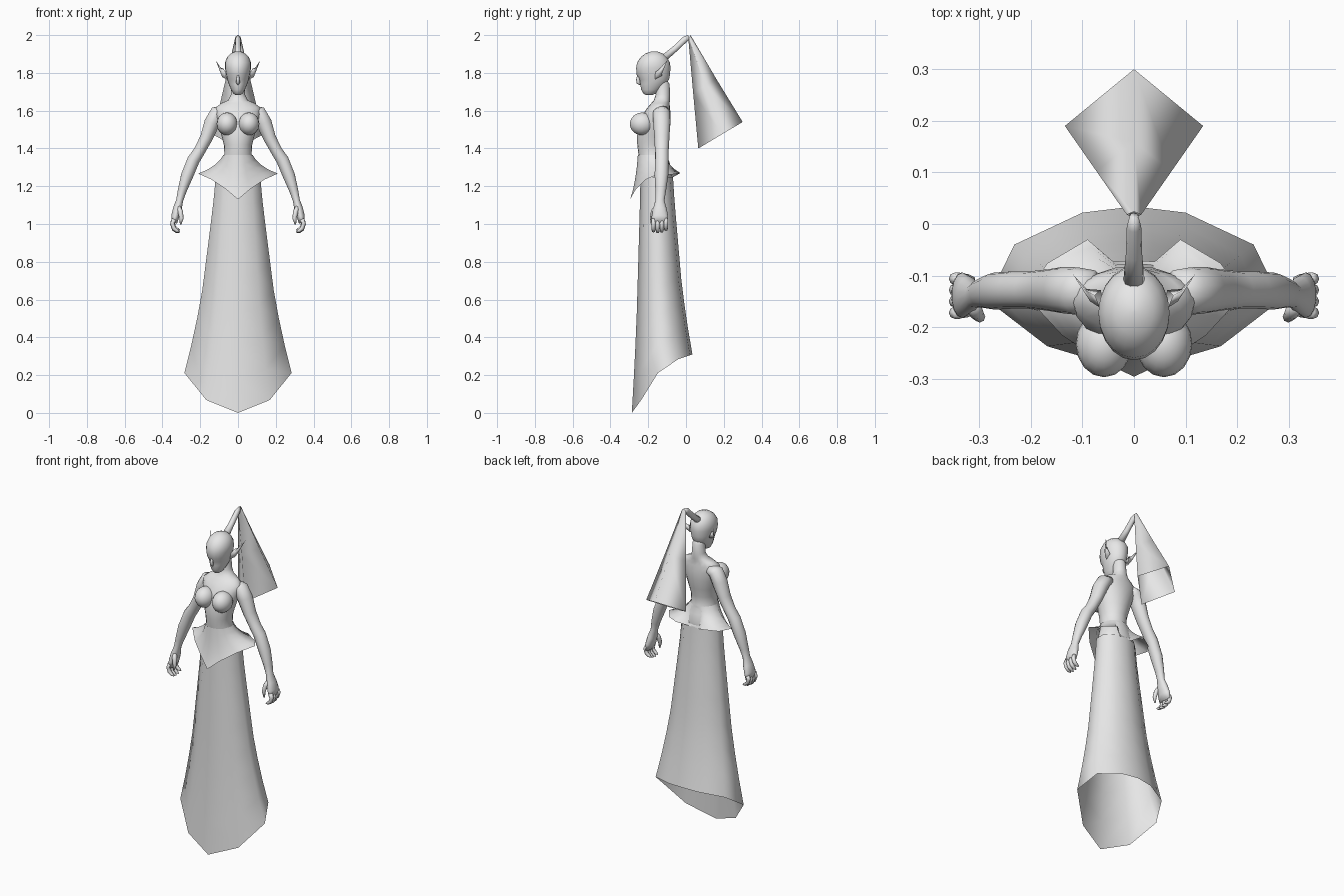
import bpy, bmesh, math
from mathutils import Vector

grey = bpy.data.materials.new("plain grey")
grey.diffuse_color = (0.8, 0.8, 0.8, 1)


def finish(name, bm, mirror=False):
    """Turn a bmesh into a smooth grey object, optionally mirrored across x."""
    bmesh.ops.recalc_face_normals(bm, faces=bm.faces)
    me = bpy.data.meshes.new(name)
    bm.to_mesh(me)
    bm.free()
    for p in me.polygons:
        p.use_smooth = True
    me.materials.append(grey)
    ob = bpy.data.objects.new(name, me)
    bpy.context.collection.objects.link(ob)
    if mirror:
        mod = ob.modifiers.new("mirror", 'MIRROR')
        mod.use_mirror_merge = False
    return ob


def loft(name, rings, caps=True, mirror=False):
    """Skin a list of equal-length closed rings."""
    bm = bmesh.new()
    rows = [[bm.verts.new(p) for p in r] for r in rings]
    n = len(rows[0])
    for a, b in zip(rows, rows[1:]):
        for i in range(n):
            j = (i + 1) % n
            bm.faces.new((a[i], a[j], b[j], b[i]))
    if caps:
        bm.faces.new(rows[0])
        bm.faces.new(rows[-1])
    return finish(name, bm, mirror)


def ellipse(c, u, v, n):
    c, u, v = Vector(c), Vector(u), Vector(v)
    return [c + u * math.sin(2 * math.pi * i / n) - v * math.cos(2 * math.pi * i / n)
            for i in range(n)]


def stack(name, levels, n=20):
    """Horizontal ellipses: (z, centre y, half width, half depth)."""
    return loft(name, [ellipse((0, cy, z), (rx, 0, 0), (0, ry, 0), n)
                       for z, cy, rx, ry in levels])


def tube(name, path, ref=(0, 1, 0), n=12, mirror=False):
    """Tube along (x, y, z, side radius, radius along ref)."""
    pts = [Vector(p[:3]) for p in path]
    rings = []
    for i, p in enumerate(path):
        t = (pts[min(i + 1, len(pts) - 1)] - pts[max(i - 1, 0)]).normalized()
        u = Vector(ref).cross(t).normalized()
        v = t.cross(u)
        rings.append(ellipse(pts[i], u * p[3], v * p[4], n))
    return loft(name, rings, mirror=mirror)


def full(half):
    """Complete a half outline (front to back) with its mirrored side."""
    return half + [(-x, y, z) for x, y, z in half[-2:0:-1]]


def flare(name, top, hem, steps):
    """Open cloth from a top outline to a hem; steps are (drop, outward) shares."""
    rings = []
    for t, f in steps:
        rings.append([(a[0] + (b[0] - a[0]) * f, a[1] + (b[1] - a[1]) * f,
                       a[2] + (b[2] - a[2]) * t) for a, b in zip(top, hem)])
    return loft(name, rings, caps=False)


# torso and neck
stack("torso", [
    (1.18, -.155, .108, .078), (1.27, -.155, .110, .080), (1.32, -.165, .090, .080),
    (1.37, -.178, .072, .074), (1.42, -.180, .075, .078), (1.47, -.175, .088, .084),
    (1.53, -.165, .105, .083), (1.58, -.155, .118, .074), (1.615, -.145, .120, .060),
    (1.64, -.135, .088, .048), (1.655, -.127, .052, .043), (1.685, -.122, .037, .038),
    (1.74, -.125, .035, .038), (1.78, -.140, .030, .030)])

# bust
for side, label in ((-1, "left"), (1, "right")):
    bm = bmesh.new()
    bmesh.ops.create_uvsphere(bm, u_segments=16, v_segments=12, radius=1)
    for v in bm.verts:
        v.co = Vector((v.co.x * .055 + side * .058, v.co.y * .065 - .232,
                       v.co.z * .060 + 1.53))
    finish(label + "_bust", bm)

# head
stack("head", [
    (1.682, -.196, .012, .016), (1.69, -.193, .024, .032), (1.71, -.185, .036, .052),
    (1.74, -.174, .049, .068), (1.765, -.168, .057, .078), (1.79, -.173, .063, .088),
    (1.825, -.173, .069, .091), (1.855, -.172, .069, .087), (1.885, -.170, .057, .068),
    (1.903, -.169, .038, .045), (1.912, -.168, .016, .019), (1.914, -.168, .003, .003)])

# nose
tube("nose", [(0, -.252, 1.79, .005, .006), (0, -.254, 1.765, .009, .010),
              (0, -.252, 1.748, .010, .011), (0, -.240, 1.738, .004, .004)], n=8)

# pointed ears
bm = bmesh.new()
base = [bm.verts.new(p) for p in ((.060, -.165, 1.765), (.066, -.162, 1.805),
                                  (.076, -.138, 1.822), (.064, -.128, 1.785))]
tip = bm.verts.new((.118, -.098, 1.867))
mid = [bm.verts.new(p) for p in ((.084, -.150, 1.778), (.085, -.150, 1.812),
                                 (.092, -.130, 1.828), (.092, -.126, 1.800))]
for i in range(4):
    j = (i + 1) % 4
    bm.faces.new((base[i], base[j], mid[j], mid[i]))
    bm.faces.new((mid[i], mid[j], tip))
finish("ear", bm, mirror=True)

# arms down to the palm
tube("arm", [
    (.075, -.130, 1.600, .030, .040), (.110, -.130, 1.588, .040, .046),
    (.138, -.128, 1.535, .042, .045), (.168, -.128, 1.455, .034, .040),
    (.205, -.128, 1.385, .031, .036), (.235, -.128, 1.340, .034, .036),
    (.270, -.130, 1.255, .033, .036), (.296, -.134, 1.175, .024, .028),
    (.309, -.138, 1.125, .019, .024), (.321, -.138, 1.080, .024, .036),
    (.332, -.138, 1.040, .022, .044), (.338, -.138, 1.005, .016, .043)],
    n=14, mirror=True)

# curled fingers
for i in range(4):
    y = -.172 + i * .022
    drop = (.004, 0, .003, .012)[i]
    tube("finger_%d" % (i + 1), [
        (.338, y, 1.025, .013, .012), (.347, y, .998 + drop, .012, .012),
        (.339, y, .972 + drop, .011, .011), (.322, y, .959 + drop, .009, .009),
        (.309, y, .955 + drop, .003, .003)], n=8, mirror=True)

# thumb
tube("thumb", [(.318, -.155, 1.095, .012, .012), (.305, -.172, 1.065, .014, .014),
               (.299, -.180, 1.030, .011, .011), (.304, -.182, .998, .004, .004)],
     n=8, mirror=True)

# long skirt, open at the hem
skirt_top = full([(.118 * math.sin(a), -.155 - .086 * math.cos(a), 1.25)
                  for a in (math.pi * i / 5 for i in range(6))])
skirt_top = [(x * 1.05, y, z) for x, y, z in skirt_top]
skirt_hem = full([(0, -.287, 0), (.168, -.237, .068), (.284, -.148, .212),
                  (.232, -.040, .285), (.100, .022, .305), (0, .034, .310)])
flare("skirt", skirt_top, skirt_hem,
      [(0, 0), (.12, .07), (.24, .16), (.43, .31), (.58, .43), (.72, .59), (.86, .78), (1, 1)])

# flared hip peplum with pointed front, side tips and back notch
angles = (0, 24, 50, 88, 115, 143, 164, 180)
waist = full([(.078 * math.sin(math.radians(a)),
               -.177 - .078 * math.cos(math.radians(a)), 1.365) for a in angles])
pep_hem = full([(0, -.296, 1.13), (.065, -.265, 1.185), (.140, -.215, 1.235),
                (.211, -.138, 1.267), (.168, -.076, 1.262), (.090, -.030, 1.270),
                (.040, -.073, 1.245), (0, -.070, 1.245)])
flare("peplum", waist, pep_hem, [(0, 0), (.25, .12), (.5, .31), (.75, .58), (.9, .82), (1, 1)])

# ponytail stem
tube("ponytail_stem", [(0, -.125, 1.872, .020, .022), (0, -.060, 1.926, .017, .016),
                       (0, -.005, 1.978, .017, .014), (0, .016, 1.990, .013, .008)],
     ref=(1, 0, 0), n=10)

# ponytail fall, a four-sided open cone
tail_top = [(0, .012, 1.985), (.014, .018, 1.99), (0, .024, 2.0), (-.014, .018, 1.99)]
tail_hem = [(0, .065, 1.40), (.134, .190, 1.475), (0, .300, 1.54), (-.134, .190, 1.475)]
flare("ponytail_fall", tail_top, tail_hem, [(0, 0), (.5, .49), (1, 1)])
